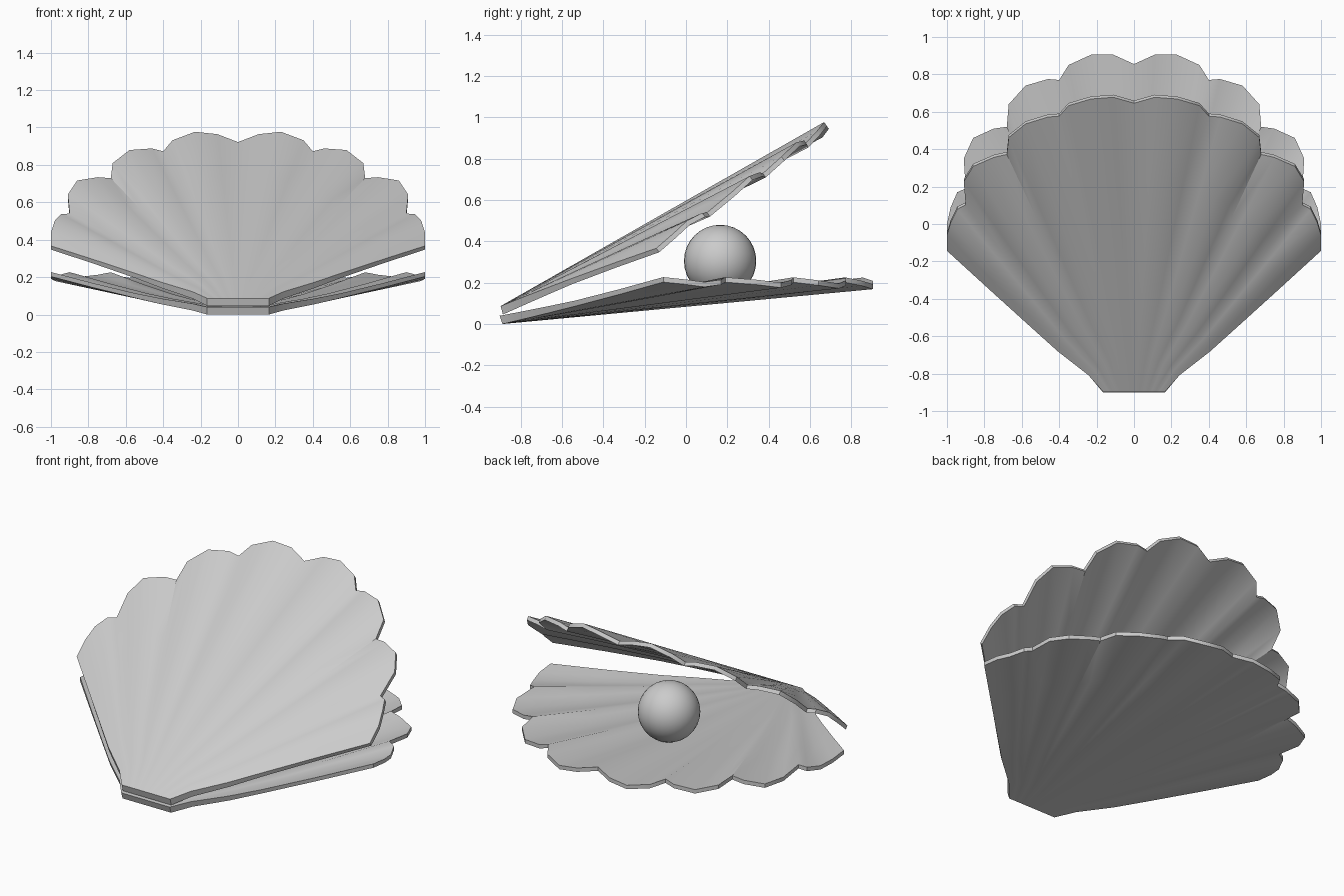
import bpy, bmesh, math
from mathutils import Matrix, Vector

if "Cube" in bpy.data.objects:
    bpy.data.objects.remove(bpy.data.objects["Cube"])

# Right half of the scalloped rim, four segments per lobe, from centre notch to corner
RIM = [(0, .855), (.11, .905), (.23, .905), (.35, .85),
       (.40, .77), (.46, .775), (.58, .74), (.67, .64),
       (.68, .52), (.75, .51), (.86, .46), (.91, .35),
       (.90, .19), (.945, .17), (.98, .09), (1.0, 0), (1.0, -.11)]
RIM = [(-x, y) for x, y in RIM[:0:-1]] + RIM
N = len(RIM)
ROWS = [0, .12, .29, .46, .73, 1.0]


def surface_point(i, t, inner):
    """Point on the fan: hinge line at t=0, scalloped rim at t=1."""
    rx, ry = RIM[i]
    s = i / (N - 1) * 2 - 1
    hx, hy = s * .165, -.895 + (.007 if not inner else -.007)
    x = hx + (rx - hx) * t
    y = hy + (ry - hy) * t
    if t == .12:
        x *= .92
    notch = (math.cos(i / 4 * 2 * math.pi) + 1) / 2
    rim_z = .167 + .014 * abs(s)
    ripple = (.034 - .012 * abs(s)) * notch
    z = rim_z * t + ripple * t * t
    if inner:
        z += .04 + (.024 - .04) * min(1, t * 2)
    return Vector((x, y, z))


def make_shell(name, matrix, flip):
    bm = bmesh.new()
    grids = [[[bm.verts.new(matrix @ surface_point(i, t, inner)) for i in range(N)]
              for t in ROWS] for inner in (False, True)]
    # outer and inner skins
    for g in grids:
        for r in range(len(ROWS) - 1):
            for i in range(N - 1):
                bm.faces.new((g[r][i], g[r][i + 1], g[r + 1][i + 1], g[r + 1][i]))
    # edge wall joining both skins
    def loop(g):
        return (g[0] + [row[-1] for row in g[1:-1]] + g[-1][::-1]
                + [row[0] for row in g[-2:0:-1]])
    a, b = loop(grids[0]), loop(grids[1])
    for k in range(len(a)):
        n = (k + 1) % len(a)
        bm.faces.new((a[k], a[n], b[n], b[k]))
    bmesh.ops.recalc_face_normals(bm, faces=bm.faces)
    finish(name, bm)


def finish(name, bm):
    me = bpy.data.meshes.new(name)
    bm.to_mesh(me)
    bm.free()
    ob = bpy.data.objects.new(name, me)
    bpy.context.collection.objects.link(ob)
    bpy.ops.object.select_all(action='DESELECT')
    ob.select_set(True)
    bpy.context.view_layer.objects.active = ob
    bpy.ops.object.shade_smooth_by_angle(angle=math.radians(35))


# Lower half, and its mirror image opened about the hinge
make_shell("lower_shell", Matrix.Identity(4), False)
opened = (Matrix.Translation((0, -.907, .08)) @ Matrix.Rotation(math.radians(35), 4, 'X')
          @ Matrix.Diagonal((1, 1, -1, 1)) @ Matrix.Translation((0, .9, 0)))
make_shell("upper_shell", opened, True)

# Pearl resting inside
bm = bmesh.new()
bmesh.ops.create_uvsphere(bm, u_segments=32, v_segments=16, radius=.175,
                          matrix=Matrix.Translation((0, .165, .305)))
finish("pearl", bm)
